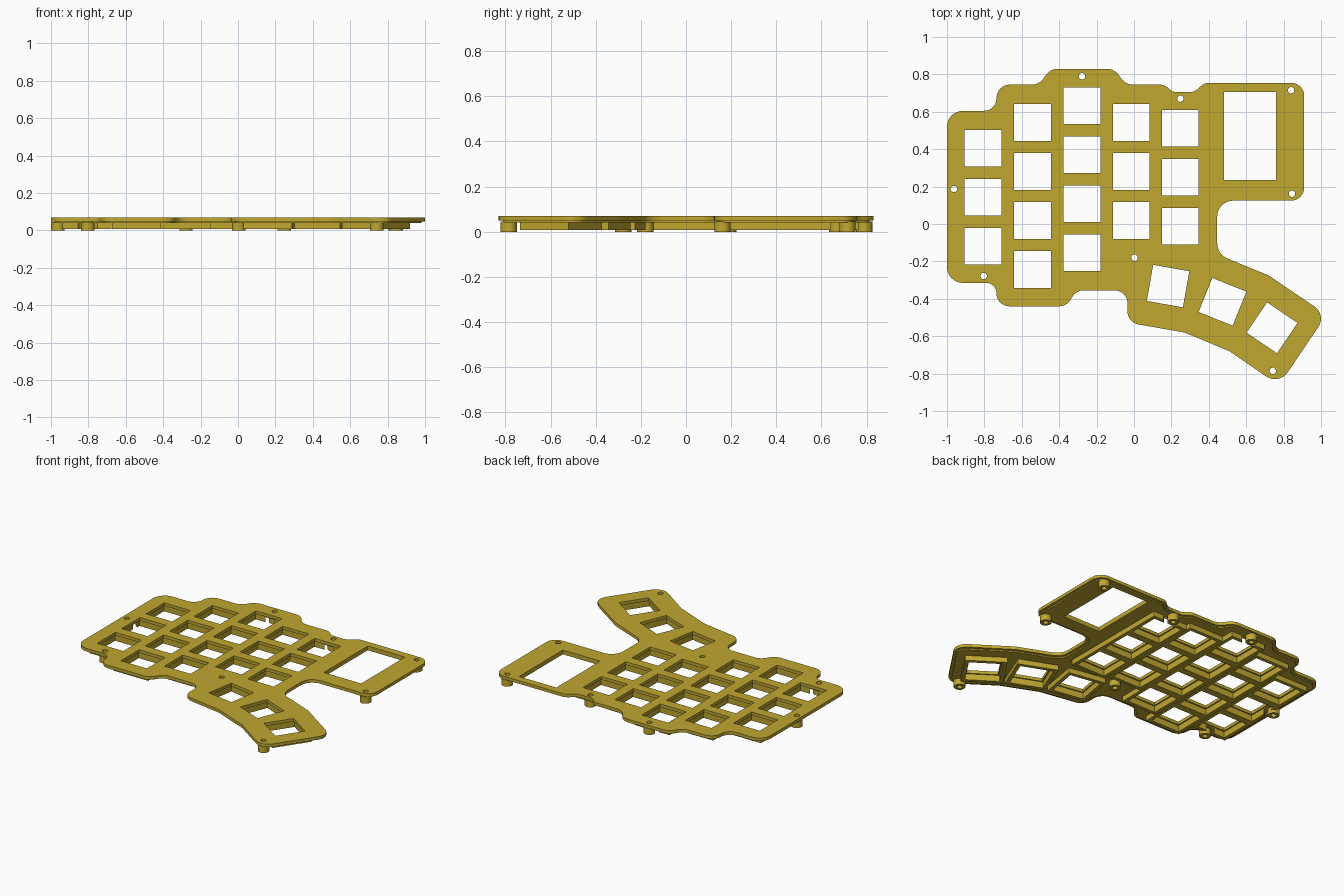
import bpy, bmesh, math
from mathutils import Vector

if "Cube" in bpy.data.objects:
    bpy.data.objects.remove(bpy.data.objects["Cube"])

gold = bpy.data.materials.new("gold")
gold.diffuse_color = (0.53, 0.39, 0.03, 1)
gold.use_nodes = True
gold.node_tree.nodes["Principled BSDF"].inputs["Base Color"].default_value = gold.diffuse_color


def solid(name, loops, z0, z1):
    """Extrude 2D loops (first is the outline, the rest are holes) from z0 to z1."""
    cu = bpy.data.curves.new(name, 'CURVE')
    cu.dimensions = '2D'
    cu.fill_mode = 'BOTH'
    cu.extrude = (z1 - z0) / 2
    for pts in loops:
        sp = cu.splines.new('POLY')
        sp.points.add(len(pts) - 1)
        for p, q in zip(sp.points, pts):
            p.co = (q[0], q[1], 0, 1)
        sp.use_cyclic_u = True
        sp.use_smooth = False
    ob = bpy.data.objects.new(name, cu)
    bpy.context.collection.objects.link(ob)
    select(ob)
    bpy.ops.object.convert(target='MESH')
    ob = bpy.context.object
    bm = bmesh.new()
    bm.from_mesh(ob.data)
    bmesh.ops.remove_doubles(bm, verts=bm.verts, dist=1e-5)
    bmesh.ops.recalc_face_normals(bm, faces=bm.faces)
    bmesh.ops.translate(bm, verts=bm.verts, vec=(0, 0, (z0 + z1) / 2))
    bm.to_mesh(ob.data)
    bm.free()
    ob.data.materials.clear()
    ob.data.materials.append(gold)
    return ob


def select(ob):
    bpy.ops.object.select_all(action='DESELECT')
    ob.select_set(True)
    bpy.context.view_layer.objects.active = ob


def smooth(ob):
    select(ob)
    bpy.ops.object.shade_smooth_by_angle(angle=math.radians(30))


def square(x, y, deg, half):
    c, s = math.cos(math.radians(deg)) * half, math.sin(math.radians(deg)) * half
    return [(x + a * c - b * s, y + a * s + b * c)
            for a, b in ((-1, -1), (1, -1), (1, 1), (-1, 1))]


def circle(x, y, r, n=24):
    return [(x + r * math.cos(math.tau * i / n), y + r * math.sin(math.tau * i / n))
            for i in range(n)]


def fillet(corners, n=8):
    """Round every (x, y, radius) corner of a polygon."""
    out = []
    for i, (x, y, r) in enumerate(corners):
        p = Vector((x, y))
        a = (Vector(corners[i - 1][:2]) - p).normalized()
        b = (Vector(corners[(i + 1) % len(corners)][:2]) - p).normalized()
        half = a.angle(b) / 2
        t = r / math.tan(half)
        centre = p + (a + b).normalized() * (r / math.sin(half))
        va, vb = p + a * t - centre, p + b * t - centre
        turn = va.angle_signed(vb)
        a0 = math.atan2(va.y, va.x)
        for k in range(n + 1):
            ang = a0 - turn * k / n
            out.append((centre.x + r * math.cos(ang), centre.y + r * math.sin(ang)))
    return out


def inset(pts, d):
    """Shrink a clockwise loop by d."""
    out = []
    for i, q in enumerate(pts):
        p = Vector(q)
        e1 = (p - Vector(pts[i - 1])).normalized()
        e2 = (Vector(pts[(i + 1) % len(pts)]) - p).normalized()
        t = (e1 + e2).normalized()
        nrm = Vector((t.y, -t.x))
        out.append(tuple(p + nrm * d / max(0.5, t.dot(e1))))
    return out


# Plate outline, clockwise from the upper left corner
outline = fillet([
    (-1, .605, .085), (-.735, .605, .068), (-.735, .745, .07),
    (-.505, .745, .08), (-.45, .83, .08), (-.105, .83, .08), (-.045, .745, .08),
    (.165, .745, .06), (.205, .705, .06), (.325, .705, .07), (.375, .755, .07),
    (.91, .755, .07), (.91, .125, .07), (.445, .125, .085), (.445, -.162, .09),
    (.72, -.275, .1), (1.03, -.485, .078), (.775, -.862, .082),
    (.51, -.68, .1), (.27, -.58, .1), (-.035, -.527, .07), (-.035, -.355, .068),
    (-.31, -.355, .07), (-.36, -.44, .07), (-.735, -.44, .068),
    (-.735, -.315, .055), (-1, -.315, .085)])

# Key positions: staggered columns (x, top key y, count) and a fanned thumb cluster
PITCH = .262
columns = [(-.807, .405, 3), (-.543, .543, 4), (-.278, .632, 4), (-.015, .543, 3), (.248, .512, 3)]
keys = [(x, y - PITCH * i, 0) for x, y, n in columns for i in range(n)]
keys += [(.182, -.332, -10), (.473, -.416, -22), (.738, -.555, -34)]
window = [(.48, .235), (.76, .235), (.76, .705), (.48, .705)]
posts = [(-.963, .187), (-.803, -.278), (-.278, .79), (.248, .67),
         (.84, .715), (.845, .162), (.003, -.18), (.742, -.785)]
screw_holes = [circle(x, y, .017) for x, y in posts]

# Top plate and the stepped layer below it
smooth(solid("top_plate", [outline, window] + [square(*k, .098) for k in keys] + screw_holes, .049, .07))
smooth(solid("inner_step", [inset(outline, .018), window]
             + [square(*k, .107) for k in keys] + screw_holes, .041, .05))

# Screw posts
for x, y in posts:
    smooth(solid("screw_post", [circle(x, y, .036), circle(x, y, .017)], 0, .045))

# Frames around the keys, notched where a post stands close
for kx, ky, deg in keys:
    frame = solid("key_frame", [square(kx, ky, deg, .131), square(kx, ky, deg, .107)], .007, .045)
    for px, py in posts:
        if math.hypot(px - kx, py - ky) < .24:
            cutter = solid("post_clearance", [circle(px, py, .06)], -.05, .0412)
            cutter.hide_render = True
            mod = frame.modifiers.new("notch", 'BOOLEAN')
            mod.operation = 'DIFFERENCE'
            mod.solver = 'EXACT'
            mod.object = cutter
            select(frame)
            bpy.ops.object.modifier_apply(modifier=mod.name)
            bpy.data.objects.remove(cutter)
